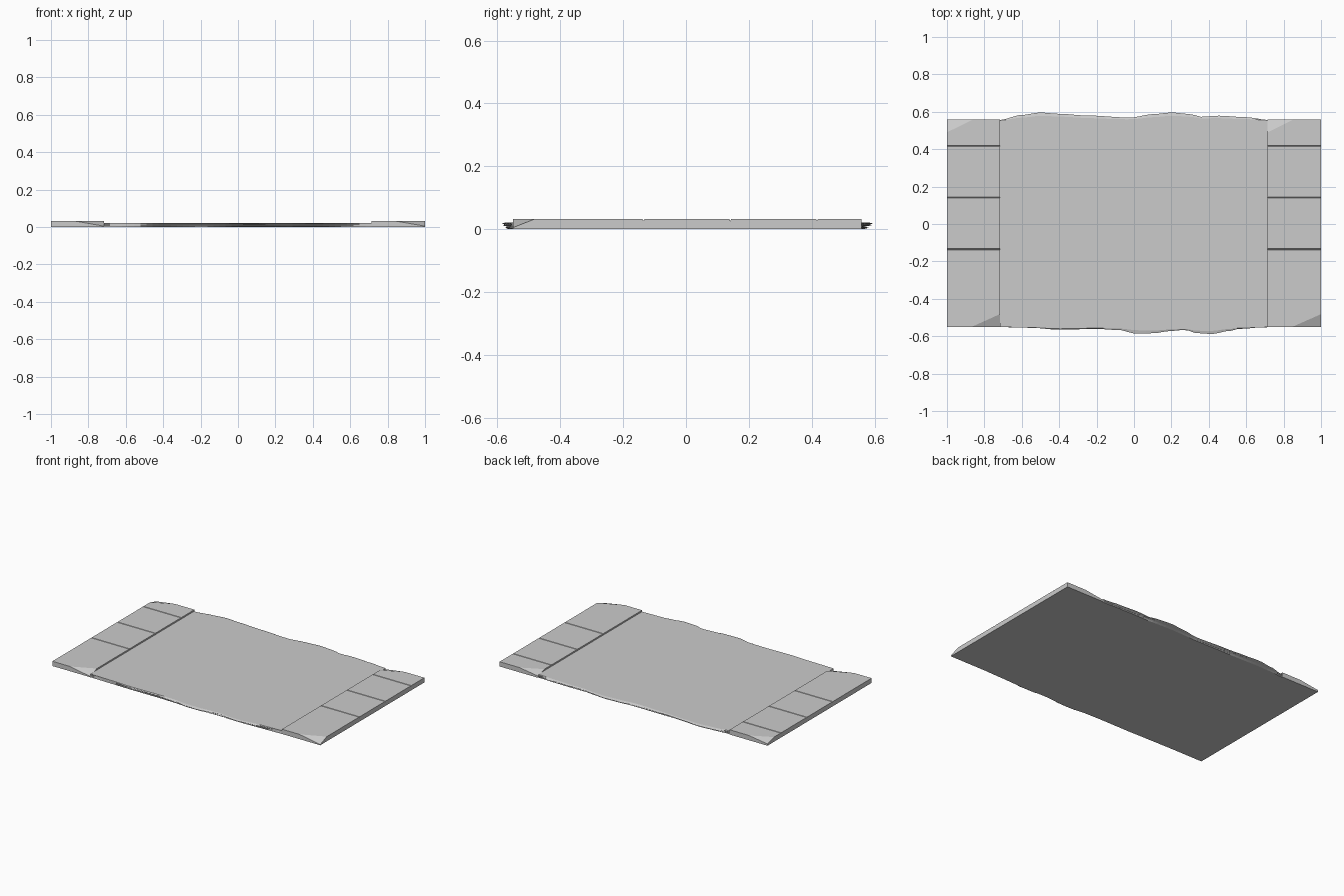
import bpy, bmesh, math, random
from mathutils import Vector

if "Cube" in bpy.data.objects:
    bpy.data.objects.remove(bpy.data.objects["Cube"])

random.seed(4)
X0, X1 = -0.717, 0.714      # road span between the two kerbs
HALF = 0.553                # straight half length along y
KERB_H, ROAD_H = 0.032, 0.022


def make_object(name, bm):
    bmesh.ops.recalc_face_normals(bm, faces=bm.faces)
    mesh = bpy.data.meshes.new(name)
    bm.to_mesh(mesh)
    bm.free()
    obj = bpy.data.objects.new(name, mesh)
    bpy.context.collection.objects.link(obj)
    return obj


def ease(knots, x):
    """Smooth interpolation through (x, value) pairs."""
    for (xa, a), (xb, b) in zip(knots, knots[1:]):
        if x <= xb:
            t = max(0, (x - xa) / (xb - xa))
            return a + (b - a) * (0.5 - 0.5 * math.cos(math.pi * t))
    return knots[-1][1]


# Broken edge outlines of the road slab
back = [(-0.72, 0.556), (-0.6, 0.583), (-0.5, 0.596), (-0.4, 0.589), (-0.25, 0.58),
        (-0.02, 0.569), (0.1, 0.587), (0.2, 0.596), (0.3, 0.588), (0.36, 0.573),
        (0.45, 0.579), (0.6, 0.571), (0.72, 0.556)]
front = [(-0.72, -0.549), (-0.55, -0.555), (-0.4, -0.565), (-0.2, -0.561), (-0.08, -0.567),
         (0.01, -0.586), (0.1, -0.584), (0.2, -0.572), (0.27, -0.566), (0.34, -0.584),
         (0.42, -0.588), (0.5, -0.573), (0.57, -0.56), (0.72, -0.55)]


def road_slab():
    bm = bmesh.new()
    n = 44
    xs = [X0 + (X1 - X0) * i / n for i in range(n + 1)]
    # layered crumbling edge: (height, share of the outward bulge)
    layers = [(0.0, 0.35), (0.005, 0.7), (0.008, 0.45), (0.012, 0.95),
              (0.015, 0.75), (0.018, 1.0), (ROAD_H, 0.6)]
    rings = []
    for z, share in layers:
        phase = random.uniform(0, 6)
        pts = []
        for knots, side, order in ((front, -1, xs), (back, 1, xs[::-1])):
            for x in order:
                wob = share * (1 if share == 1 else 0.85 + 0.15 * math.sin(9 * x + phase))
                pts.append((x, side * HALF + (ease(knots, x) - side * HALF) * wob, z))
        rings.append([bm.verts.new(p) for p in pts])
    for lo, hi in zip(rings, rings[1:]):
        for i in range(len(lo)):
            j = (i + 1) % len(lo)
            bm.faces.new((lo[i], lo[j], hi[j], hi[i]))
    # top and bottom strips
    m = 2 * n + 1
    for ring in (rings[0], rings[-1]):
        for i in range(n):
            bm.faces.new((ring[i], ring[i + 1], ring[m - i - 1], ring[m - i]))
    return make_object("road_slab", bm)


def kerb(name, xa, xb):
    bm = bmesh.new()
    # side profile with joints between the four kerb stones
    prof = [(-0.551, 0.0), (0.559, 0.0), (0.559, KERB_H)]
    for y in (0.417, 0.141, -0.135):
        prof += [(y + 0.003, KERB_H), (y, KERB_H - 0.006), (y - 0.003, KERB_H)]
    prof.append((-0.551, KERB_H))
    face = bm.faces.new([bm.verts.new((xa, y, z)) for y, z in prof])
    ext = bmesh.ops.extrude_face_region(bm, geom=[face])
    bmesh.ops.translate(bm, vec=(xb - xa, 0, 0),
                        verts=[v for v in ext["geom"] if isinstance(v, bmesh.types.BMVert)])
    bmesh.ops.recalc_face_normals(bm, faces=bm.faces)
    # chipped corners: front inner and back outer
    chips = [((xa + 0.13, -0.551, KERB_H), (xb, -0.482, KERB_H), (xb, -0.551, 0.005)),
             ((xa + 0.14, 0.559, KERB_H), (xa, 0.49, KERB_H), (xa, 0.559, 0.012))]
    for pts in chips:
        a, b, c = map(Vector, pts)
        no = (b - a).cross(c - a).normalized()
        if no.z < 0:
            no = -no
        bmesh.ops.bisect_plane(bm, geom=bm.verts[:] + bm.edges[:] + bm.faces[:],
                               plane_co=a, plane_no=no, clear_outer=True)
        bmesh.ops.holes_fill(bm, edges=[e for e in bm.edges if e.is_boundary])
    return make_object(name, bm)


road_slab()
kerb("left_kerb", -1.0, X0)
kerb("right_kerb", X1, 1.0)
